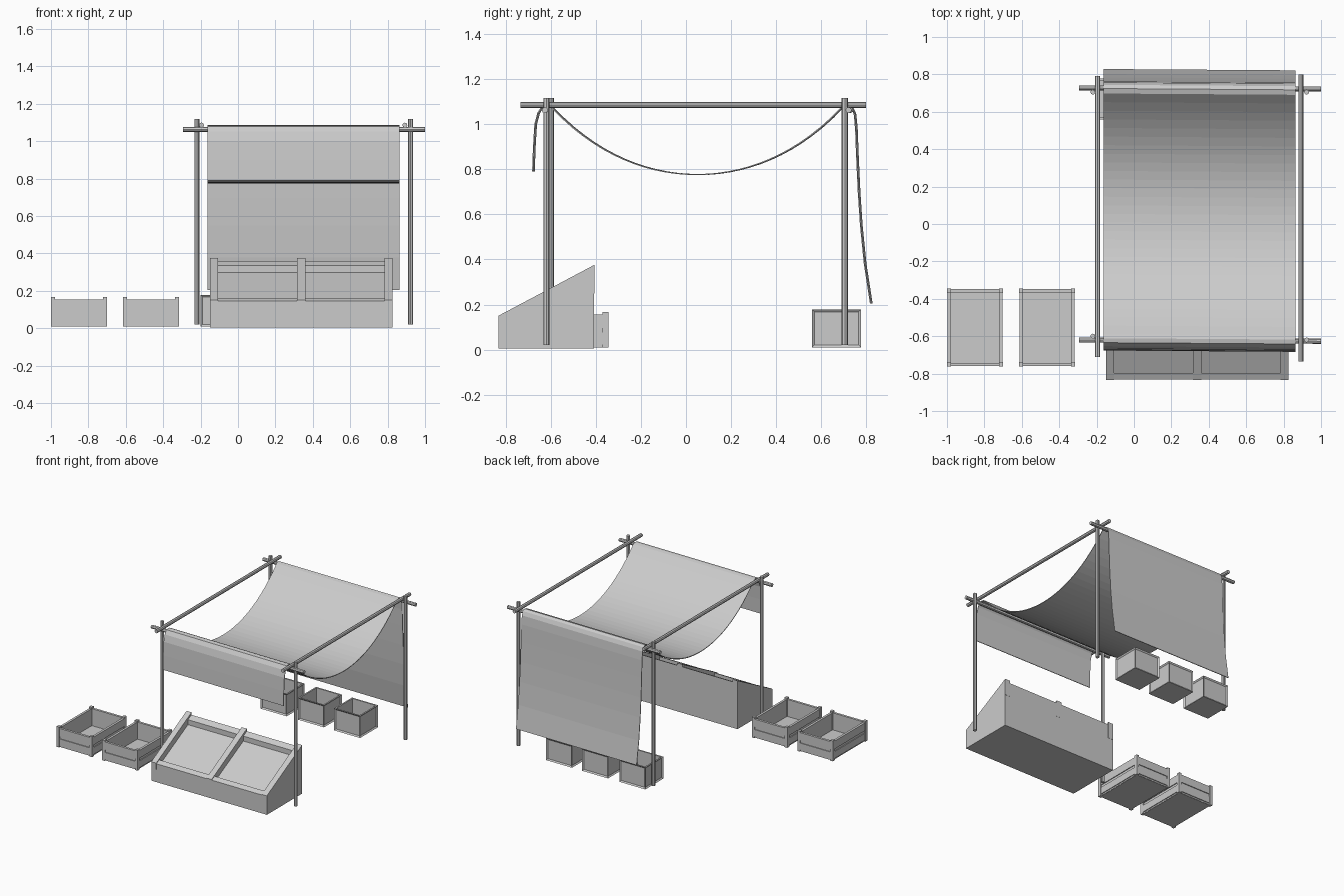
import bpy, bmesh, math
from mathutils import Vector

if "Cube" in bpy.data.objects:
    bpy.data.objects.remove(bpy.data.objects["Cube"])


def add_object(name, bm):
    bmesh.ops.recalc_face_normals(bm, faces=bm.faces[:])
    me = bpy.data.meshes.new(name)
    bm.to_mesh(me)
    bm.free()
    ob = bpy.data.objects.new(name, me)
    bpy.context.collection.objects.link(ob)
    return ob


def add_box(bm, x0, x1, y0, y1, z0, z1):
    verts = bmesh.ops.create_cube(bm, size=1)["verts"]
    for v in verts:
        v.co = Vector((x0 + (v.co.x + .5) * (x1 - x0),
                       y0 + (v.co.y + .5) * (y1 - y0),
                       z0 + (v.co.z + .5) * (z1 - z0)))


def add_prism(bm, profile, x0, x1):
    """Extrude a (y, z) profile along x."""
    face = bm.faces.new([bm.verts.new((x0, y, z)) for y, z in profile])
    out = bmesh.ops.extrude_face_region(bm, geom=[face])["geom"]
    bmesh.ops.translate(bm, vec=(x1 - x0, 0, 0),
                        verts=[g for g in out if isinstance(g, bmesh.types.BMVert)])


def pole(name, a, b, r=0.0135):
    a, b = Vector(a), Vector(b)
    bm = bmesh.new()
    bmesh.ops.create_cone(bm, cap_ends=True, segments=8, radius1=r, radius2=r, depth=(b - a).length)
    ob = add_object(name, bm)
    ob.location = (a + b) / 2
    ob.rotation_euler = (b - a).to_track_quat('Z', 'Y').to_euler()


# Pole frame
for name, x, y in (("front_left", -.22, -.6), ("front_right", .923, -.62),
                   ("back_left", -.22, .705), ("back_right", .923, .705)):
    pole(name + "_post", (x, y, .02), (x, y, 1.118))
pole("left_beam", (-.195, -.71, 1.086), (-.195, .79, 1.086))
pole("right_beam", (.892, -.735, 1.086), (.892, .80, 1.086))
pole("front_crossbar", (-.295, -.62, 1.063), (1, -.627, 1.063))
pole("back_crossbar", (-.295, .728, 1.063), (1, .722, 1.063))

# Awning cloth: front flap, sagging roof, back flap
profile = [(-.678, .79), (-.674, .90), (-.668, 1.0), (-.655, 1.05), (-.637, 1.078), (-.615, 1.082)]
for i in range(29):
    t = i / 28
    u = 2 * t - 1
    sag = (math.cosh(1.35 * u) - 1) / (math.cosh(1.35) - 1)
    profile.append((-.595 + 1.29 * t, .777 + .299 * sag))
profile += [(.72, 1.083), (.738, 1.072), (.75, 1.045), (.756, .98), (.761, .85), (.768, .7),
            (.778, .55), (.795, .38), (.822, .205)]
bm = bmesh.new()
rows = [[bm.verts.new((x, y + s, z)) for y, z in profile] for x, s in ((-.162, .004), (.863, -.003))]
for i in range(len(profile) - 1):
    bm.faces.new((rows[0][i], rows[1][i], rows[1][i + 1], rows[0][i + 1]))
cloth = add_object("awning_cloth", bm)
mod = cloth.modifiers.new("thickness", 'SOLIDIFY')
mod.thickness = .005
mod.offset = 0

# Sloped display stand: lip, recessed panel, back board, three rails
X0, X1 = -.15, .827
bm = bmesh.new()
add_prism(bm, [(-.832, .005), (-.832, .145), (-.797, .162), (-.797, .118), (-.45, .298),
               (-.45, .336), (-.408, .357), (-.408, .005)], X0, X1)
add_object("display_stand", bm)
bm = bmesh.new()
for a, b in ((X0, X0 + .042), (.316, .36), (X1 - .044, X1)):
    add_prism(bm, [(-.833, .10), (-.833, .15), (-.407, .376), (-.407, .25)], a, b)
add_object("display_rails", bm)

# Slatted crates on the left
for n, x in enumerate((-1.0, -.615)):
    x1, y0, y1 = x + .3, -.762, -.345
    bm = bmesh.new()
    add_box(bm, x + .01, x1 - .01, y0 + .01, y1 - .01, .01, .025)
    # corner posts
    for cx in (x, x1 - .022):
        for cy in (y0, y1 - .025):
            add_box(bm, cx, cx + .022, cy, cy + .025, .01, .166)
    # thin inner walls, then slats in front of them
    for sx in (x + .008, x1 - .02):
        add_box(bm, sx, sx + .012, y0 + .02, y1 - .02, .012, .155)
    for sy in (y0 + .008, y1 - .02):
        add_box(bm, x + .02, x1 - .02, sy, sy + .012, .012, .155)
    for z0, z1 in ((.022, .075), (.095, .155)):
        for sx in (x + .002, x1 - .01):
            add_box(bm, sx, sx + .008, y0 + .02, y1 - .02, z0, z1)
        for sy in (y0 + .002, y1 - .01):
            add_box(bm, x + .02, x1 - .02, sy, sy + .008, z0, z1)
    add_object("slatted_crate_%d" % (n + 1), bm)

# Framed open boxes at the back
for n, x in enumerate((-.09, .225, .53)):
    bm = bmesh.new()
    add_box(bm, x - .11, x + .11, .56, .777, .01, .178)
    bm.normal_update()
    sides = [f for f in bm.faces if abs(f.normal.z) < .5]
    top = next(f for f in bm.faces if f.normal.z > .5)
    bmesh.ops.inset_individual(bm, faces=sides, thickness=.015, depth=-.008)
    bmesh.ops.inset_individual(bm, faces=[top], thickness=.016)
    out = bmesh.ops.extrude_discrete_faces(bm, faces=[top])["faces"]
    bmesh.ops.translate(bm, vec=(0, 0, -.145), verts=out[0].verts[:])
    add_object("framed_box_%d" % (n + 1), bm)
